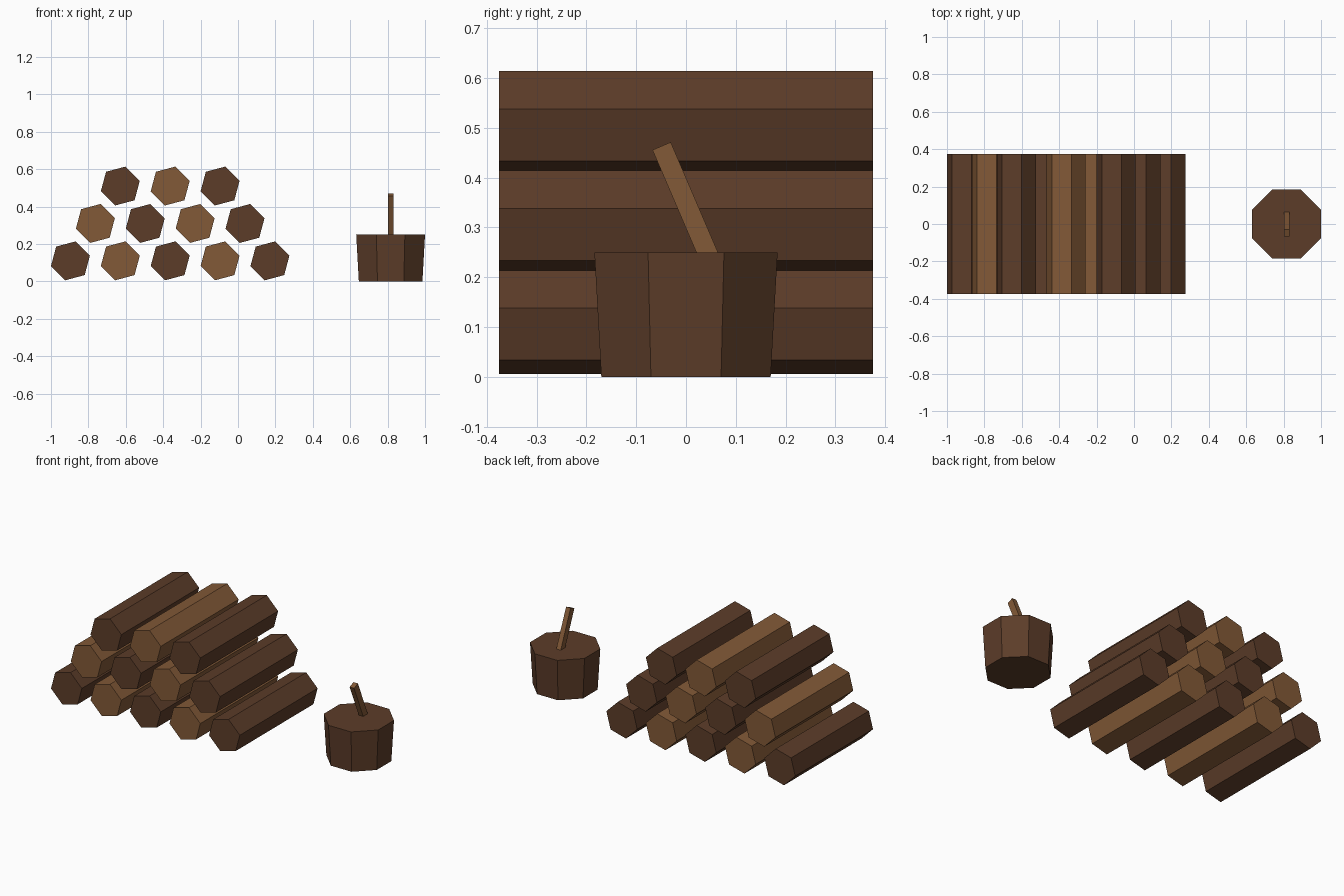
import bpy
from math import radians, cos
from mathutils import Vector

cube = bpy.data.objects.get("Cube")
if cube:
    bpy.data.objects.remove(cube, do_unlink=True)


def material(name, color):
    mat = bpy.data.materials.new(name)
    mat.use_nodes = True
    mat.diffuse_color = color
    mat.node_tree.nodes["Principled BSDF"].inputs["Base Color"].default_value = color
    return mat


dark_wood = material("dark wood", (0.107, 0.046, 0.022, 1))
light_wood = material("light wood", (0.224, 0.100, 0.038, 1))


def finish(name, mat):
    obj = bpy.context.object
    obj.name = obj.data.name = name
    obj.data.materials.append(mat)
    return obj


# Stacked hexagonal logs, three rows with alternating wood
RADIUS, LENGTH, PITCH, RISE = 0.1077, 0.75, 0.2667, 0.2
first_x = -1 + RADIUS * cos(radians(15))
for row, count in enumerate((5, 4, 3)):
    for i in range(count):
        x = first_x + PITCH * (i + row / 2)
        bpy.ops.mesh.primitive_cylinder_add(
            vertices=6, radius=RADIUS, depth=LENGTH,
            location=(x, 0, 0.11 + RISE * row),
            rotation=(radians(90), radians(15), 0))
        finish(f"log_{row + 1}_{i + 1}", dark_wood if (row + i) % 2 == 0 else light_wood)

# Chopping stump, eight sides, wider at the top
STUMP_X = 0.816
bpy.ops.mesh.primitive_cone_add(
    vertices=8, radius1=0.184, radius2=0.199, depth=0.25,
    location=(STUMP_X, 0, 0.125), rotation=(0, 0, radians(22.5)))
finish("chopping_stump", dark_wood)

# Leaning handle stuck in the stump
top = Vector((STUMP_X, -0.049, 0.4635))
foot = Vector((STUMP_X, 0.062, 0.2045))
bpy.ops.mesh.primitive_cube_add(size=1, location=(top + foot) / 2)
handle = finish("handle", light_wood)
handle.scale = (0.03, 0.04, (top - foot).length)
handle.rotation_euler = (radians(23.2), 0, 0)
